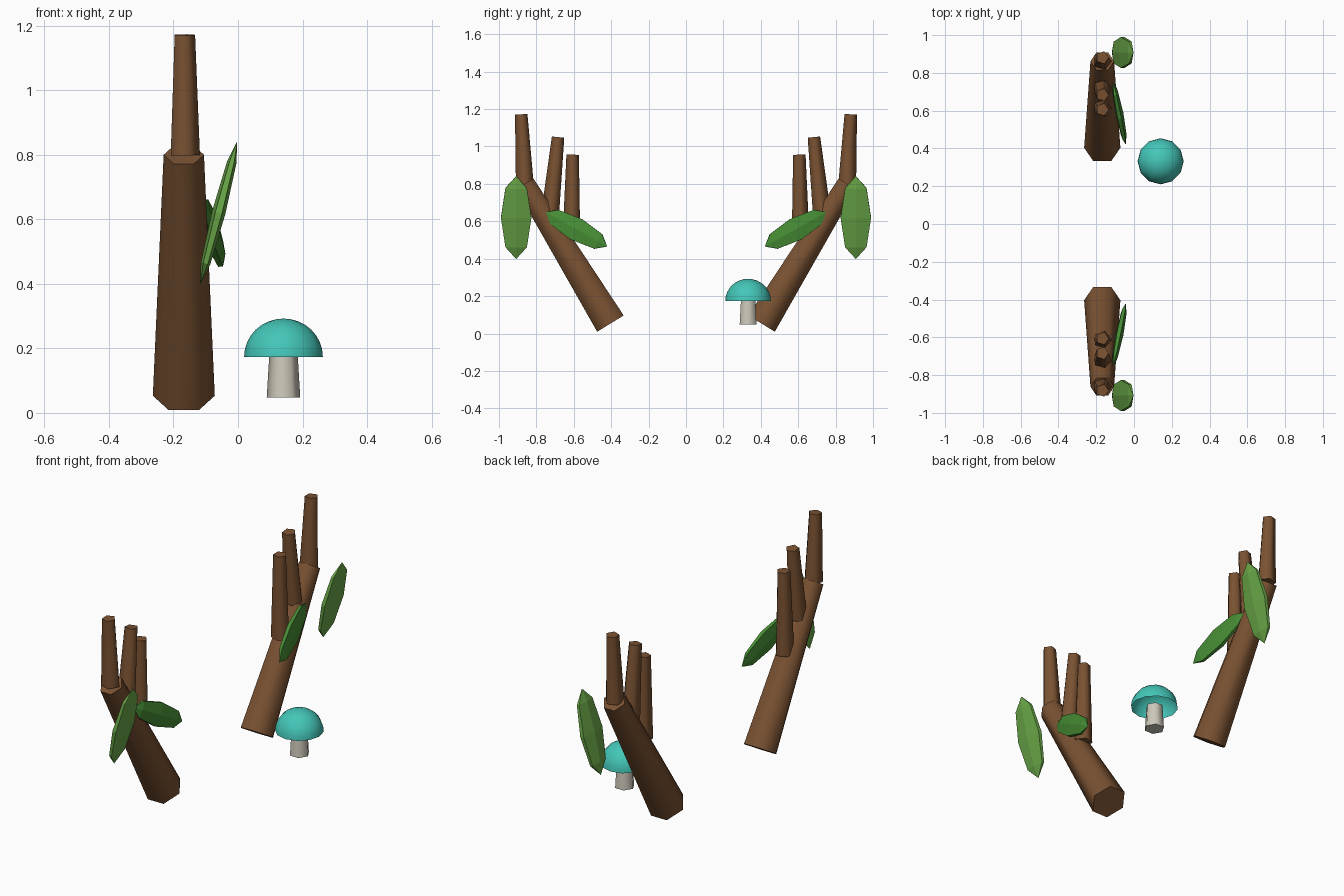
import bpy, bmesh, math
from mathutils import Vector, Matrix

if "Cube" in bpy.data.objects:
    bpy.data.objects.remove(bpy.data.objects["Cube"])


def material(name, rgb):
    lin = [((c / 255 + 0.055) / 1.055) ** 2.4 for c in rgb]
    m = bpy.data.materials.new(name)
    m.diffuse_color = (*lin, 1)
    m.use_nodes = True
    m.node_tree.nodes["Principled BSDF"].inputs["Base Color"].default_value = m.diffuse_color
    return m


BARK = material("bark_brown", (122, 82, 50))
LIGHT = material("light_green", (106, 168, 72))
DARK = material("dark_green", (70, 140, 52))
TEAL = material("teal", (68, 198, 184))
STEM = material("pale_stem", (205, 200, 186))


def finish(bm, name, mat, closed=True):
    if closed:
        bmesh.ops.recalc_face_normals(bm, faces=bm.faces)
    me = bpy.data.meshes.new(name)
    bm.to_mesh(me)
    bm.free()
    me.materials.append(mat)
    ob = bpy.data.objects.new(name, me)
    bpy.context.collection.objects.link(ob)
    return ob


def tapered(name, mat, a, b, r1, r2, sides, side=1):
    """Tapered prism from a to b, one corner towards +x; side=-1 mirrors in y."""
    a, b = Vector(a), Vector(b)
    axis = (b - a).normalized()
    u = Vector((1, 0, 0))
    u = (u - axis * u.dot(axis)).normalized()
    v = axis.cross(u)
    bm = bmesh.new()
    rings = []
    for p, r in ((a, r1), (b, r2)):
        ring = []
        for i in range(sides):
            t = 2 * math.pi * i / sides
            q = p + (u * math.cos(t) + v * math.sin(t)) * r
            ring.append(bm.verts.new((q.x, q.y * side, q.z)))
        rings.append(ring)
    for i in range(sides):
        j = (i + 1) % sides
        f = bm.faces.new((rings[0][i], rings[0][j], rings[1][j], rings[1][i]))
        f.smooth = True
    bm.faces.new(rings[0])
    bm.faces.new(rings[1])
    return finish(bm, name, mat)


def leaf(name, mat, centre, along, across, thick, side=1):
    """Flattened six-by-four faceted ball; along and across are half extents."""
    along, across = Vector(along), Vector(across)
    across = across - along * (across.dot(along) / along.length_squared)
    n = along.cross(across).normalized() * thick
    m = Matrix((across, n, along)).transposed()
    bm = bmesh.new()
    bmesh.ops.create_uvsphere(bm, u_segments=6, v_segments=4, radius=1)
    for v in bm.verts:
        q = m @ v.co + Vector(centre)
        v.co = (q.x, q.y * side, q.z)
    return finish(bm, name, mat)


# Two mirrored branch hands
X = -0.168
for side, tag in ((1, "back"), (-1, "front")):
    tapered(tag + "_branch", BARK, (X, 0.404, 0.053), (X, 0.862, 0.80),
            0.096, 0.0625, 6, side)
    # Upright twigs: (base y, z), (tip y, z)
    twigs = [((0.862, 0.80), (0.881, 1.172)),
             ((0.725, 0.655), (0.684, 1.05)),
             ((0.613, 0.50), (0.606, 0.956))]
    for k, (p, q) in enumerate(twigs):
        tapered(f"{tag}_twig_{k + 1}", BARK, (X, *p), (X, *q),
                0.05, 0.035, 5, side)
    # Leaves
    leaf(tag + "_upright_leaf", LIGHT, (-0.060, 0.908, 0.62),
         (0.0575, 0, 0.222), (0, 0.094, 0), 0.021, side)
    leaf(tag + "_drooping_leaf", DARK, (-0.077, 0.586, 0.557),
         (0.033, -0.165, -0.092), (0, 0.03, -0.066), 0.021, side)

# Mushroom stem
MX, MY = 0.141, 0.332
tapered("mushroom_stem", STEM, (MX, MY, 0.047), (MX, MY, 0.18), 0.052, 0.044, 6)

# Mushroom cap: open half ball
bm = bmesh.new()
bmesh.ops.create_uvsphere(bm, u_segments=12, v_segments=16, radius=0.122)
bmesh.ops.delete(bm, geom=[v for v in bm.verts if v.co.z < -0.001], context='VERTS')
for v in bm.verts:
    v.co = (v.co.x + MX, v.co.y + MY, v.co.z * 0.97 + 0.174)
for f in bm.faces:
    f.smooth = True
finish(bm, "mushroom_cap", TEAL, closed=False)
